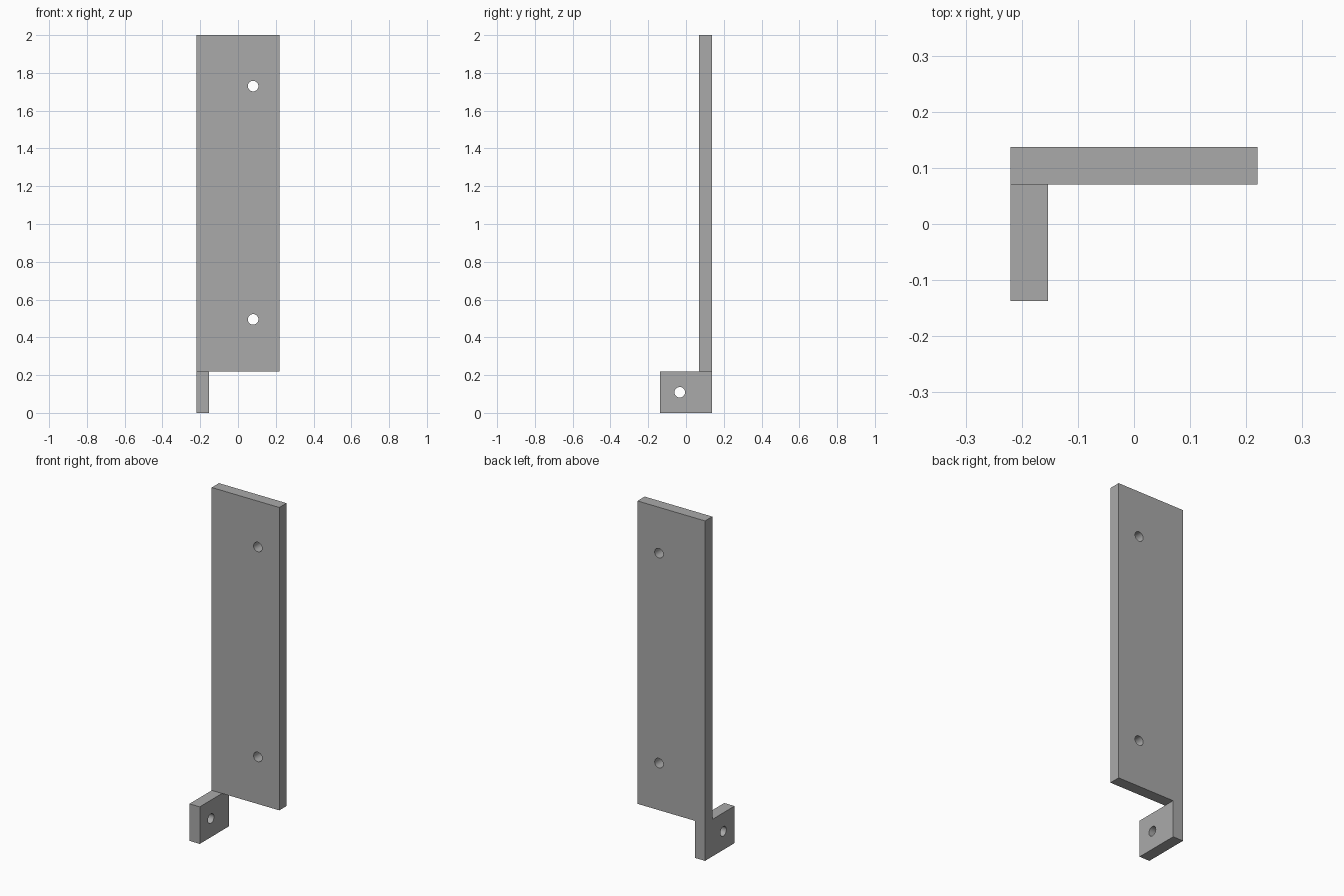
import bpy, bmesh, math
from mathutils import Vector

if "Cube" in bpy.data.objects:
    bpy.data.objects.remove(bpy.data.objects["Cube"], do_unlink=True)

# Main dimensions
HALF_W, HALF_D, HEIGHT = 0.22, 0.137, 2.0
THICK, TAB_H, HOLE_R = 0.067, 0.218, 0.028
TAB_X = -HALF_W + THICK

steel = bpy.data.materials.new("grey_steel")
steel.use_nodes = True
grey = (0.4, 0.4, 0.4, 1)
steel.diffuse_color = grey
steel.node_tree.nodes["Principled BSDF"].inputs["Base Color"].default_value = grey


def push(bm, faces, offset):
    """Extrude faces by an offset, replacing the originals."""
    result = bmesh.ops.extrude_face_region(bm, geom=faces)["geom"]
    verts = [g for g in result if isinstance(g, bmesh.types.BMVert)]
    bmesh.ops.translate(bm, verts=verts, vec=offset)
    return [g for g in result if isinstance(g, bmesh.types.BMFace)]


# Bracket: back outline of panel and leg, thickened, then the tab pulled forward
bm = bmesh.new()
low_l, low_r, mid_l, mid_r, panel_r, top_r, top_l = [
    bm.verts.new((x, HALF_D, z)) for x, z in (
        (-HALF_W, 0), (TAB_X, 0), (-HALF_W, TAB_H), (TAB_X, TAB_H),
        (HALF_W, TAB_H), (HALF_W, HEIGHT), (-HALF_W, HEIGHT))]
outline = [bm.faces.new((mid_l, mid_r, panel_r, top_r, top_l)),
           bm.faces.new((low_l, low_r, mid_r, mid_l))]
front = push(bm, outline, Vector((0, -THICK, 0)))
leg = min(front, key=lambda f: f.calc_center_median().z)
tab_end = push(bm, [leg], Vector((0, THICK - 2 * HALF_D, 0)))
bmesh.ops.delete(bm, geom=[f for f in (leg,) if f.is_valid], context='FACES_ONLY')
bmesh.ops.recalc_face_normals(bm, faces=bm.faces)
mesh = bpy.data.meshes.new("bracket")
bm.to_mesh(mesh)
bm.free()
mesh.materials.append(steel)
bracket = bpy.data.objects.new("bracket", mesh)
bpy.context.collection.objects.link(bracket)
bpy.context.view_layer.objects.active = bracket


def drill(location, rotation):
    """Cut a round screw hole through the bracket."""
    bpy.ops.mesh.primitive_cylinder_add(vertices=32, radius=HOLE_R, depth=0.12,
                                        location=location, rotation=rotation)
    cutter = bpy.context.object
    cutter.name = "hole_cutter"
    cutter.hide_render = True
    cutter.data.materials.append(steel)
    bpy.context.view_layer.objects.active = bracket
    mod = bracket.modifiers.new("hole", 'BOOLEAN')
    mod.operation, mod.solver, mod.object = 'DIFFERENCE', 'EXACT', cutter
    bpy.ops.object.modifier_apply(modifier=mod.name)
    bpy.data.objects.remove(cutter, do_unlink=True)


# Two screw holes in the panel, one in the tab
for z in (0.495, 1.73):
    drill((0.08, HALF_D - THICK / 2, z), (math.pi / 2, 0, 0))
drill((-HALF_W + THICK / 2, -0.033, TAB_H / 2), (0, math.pi / 2, 0))

# Smooth hole walls, crisp plate edges
bpy.ops.object.select_all(action='DESELECT')
bracket.select_set(True)
bpy.context.view_layer.objects.active = bracket
bpy.ops.object.shade_smooth_by_angle(angle=math.radians(30))
